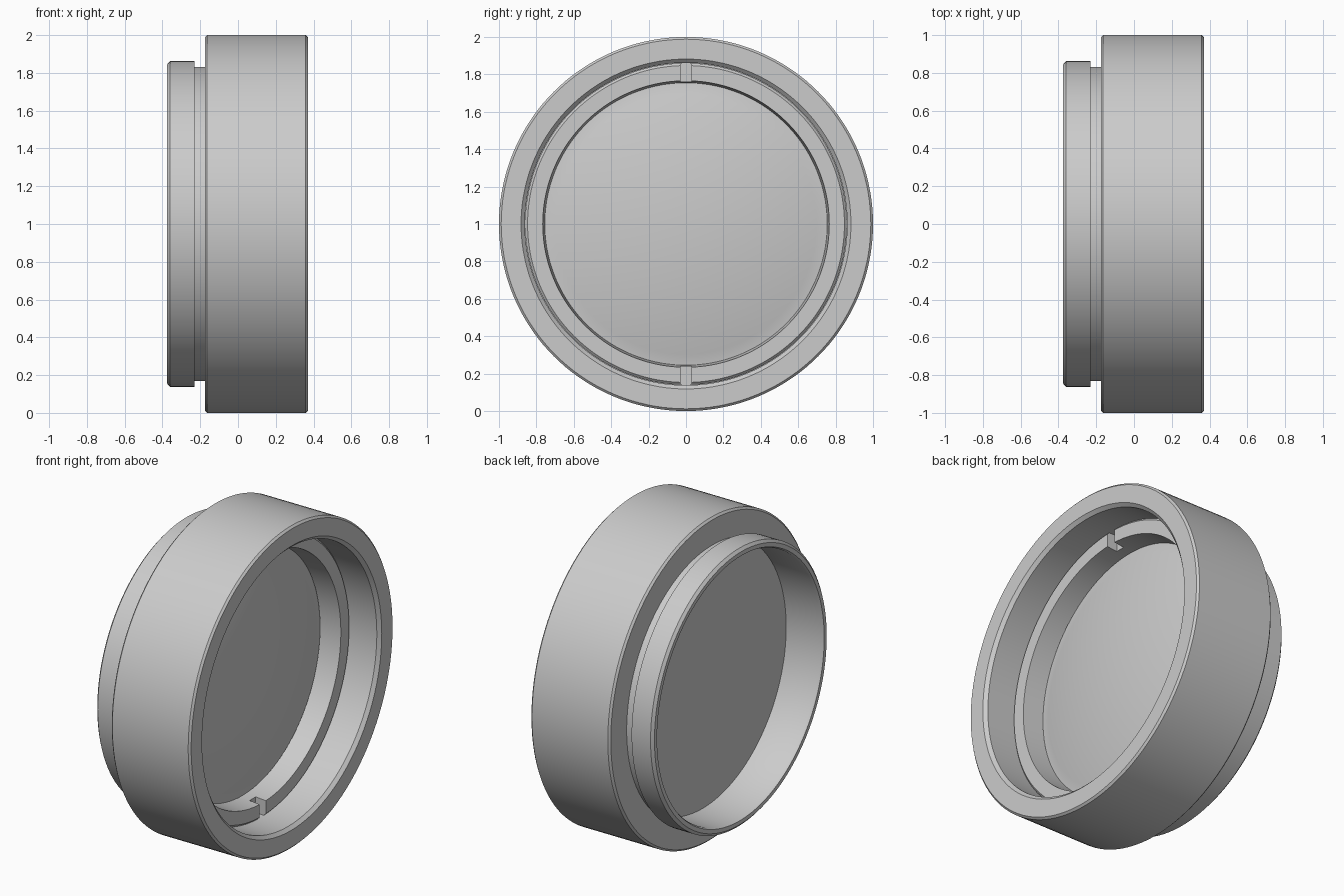
import bpy
import bmesh
import math
from mathutils import Matrix

cube = bpy.data.objects.get("Cube")
if cube:
    bpy.data.objects.remove(cube, do_unlink=True)

SEGMENTS = 144
CENTRE_Z = 1.0

# One plain grey for every part
grey = bpy.data.materials.new("plain grey")
grey.use_nodes = True
colour = (0.6, 0.6, 0.6, 1.0)
grey.diffuse_color = colour
grey.node_tree.nodes["Principled BSDF"].inputs["Base Color"].default_value = colour


def new_object(name, bm):
    mesh = bpy.data.meshes.new(name)
    bm.to_mesh(mesh)
    bm.free()
    obj = bpy.data.objects.new(name, mesh)
    obj.location.z = CENTRE_Z
    bpy.context.collection.objects.link(obj)
    mesh.materials.append(grey)
    return obj


def lathe(name, profile, closed=True):
    """Spin (x, radius) points about the x axis."""
    bm = bmesh.new()
    verts = [bm.verts.new((x, 0, r)) for x, r in profile]
    pairs = list(zip(verts, verts[1:]))
    if closed:
        pairs.append((verts[-1], verts[0]))
    edges = [bm.edges.new(p) for p in pairs]
    bmesh.ops.spin(bm, geom=verts + edges, cent=(0, 0, 0), axis=(1, 0, 0),
                   angle=math.tau, steps=SEGMENTS, use_duplicate=False)
    bmesh.ops.remove_doubles(bm, verts=bm.verts, dist=1e-5)
    bmesh.ops.recalc_face_normals(bm, faces=bm.faces)
    return new_object(name, bm)


def select_only(obj):
    bpy.ops.object.select_all(action='DESELECT')
    obj.select_set(True)
    bpy.context.view_layer.objects.active = obj


# Housing: wide barrel, relief groove, neck and stepped bore
housing = lathe("housing", [
    (-0.375, 0.845), (-0.36, 0.862), (-0.23, 0.862), (-0.23, 0.832),
    (-0.175, 0.832), (-0.175, 0.988), (-0.163, 1.0),
    (0.358, 1.0), (0.37, 0.988), (0.37, 0.882), (0.35, 0.862),
    (-0.12, 0.862), (-0.12, 0.812), (-0.36, 0.812), (-0.375, 0.82),
])

# Lens: flat back, gently domed front
LENS_R, EDGE_X, SAG = 0.76, 0.03, 0.09
sphere_r = (LENS_R ** 2 + SAG ** 2) / (2 * SAG)
half_angle = math.asin(LENS_R / sphere_r)
dome = []
for i in range(13):
    a = half_angle * (1 - i / 12)
    dome.append((EDGE_X + SAG - sphere_r * (1 - math.cos(a)), sphere_r * math.sin(a)))
dome[-1] = (EDGE_X + SAG, 0)
lens = lathe("lens", [(-0.119, 0), (-0.119, 0.86), (EDGE_X, 0.86)] + dome, closed=False)

# Retaining ring with a chamfered rim and tapered inner wall
ring = lathe("retaining_ring", [
    (0.035, 0.755), (0.17, 0.766), (0.17, 0.847), (0.157, 0.86), (0.035, 0.86),
])

# Two spanner slots, top and bottom, cut across the ring
bm = bmesh.new()
for side in (1, -1):
    bmesh.ops.create_cube(bm, size=1, matrix=Matrix.Translation((0.2, 0, side * 0.81))
                          @ Matrix.Diagonal((0.2, 0.06, 0.2, 1)))
cutter = new_object("slot_cutter", bm)
cutter.hide_render = True
slots = ring.modifiers.new("slots", 'BOOLEAN')
slots.operation = 'DIFFERENCE'
slots.solver = 'EXACT'
slots.object = cutter
select_only(ring)
bpy.ops.object.modifier_apply(modifier=slots.name)
bpy.data.objects.remove(cutter, do_unlink=True)

# Smooth round walls, crisp edges
for part in (housing, lens, ring):
    select_only(part)
    bpy.ops.object.shade_smooth_by_angle(angle=math.radians(30))
